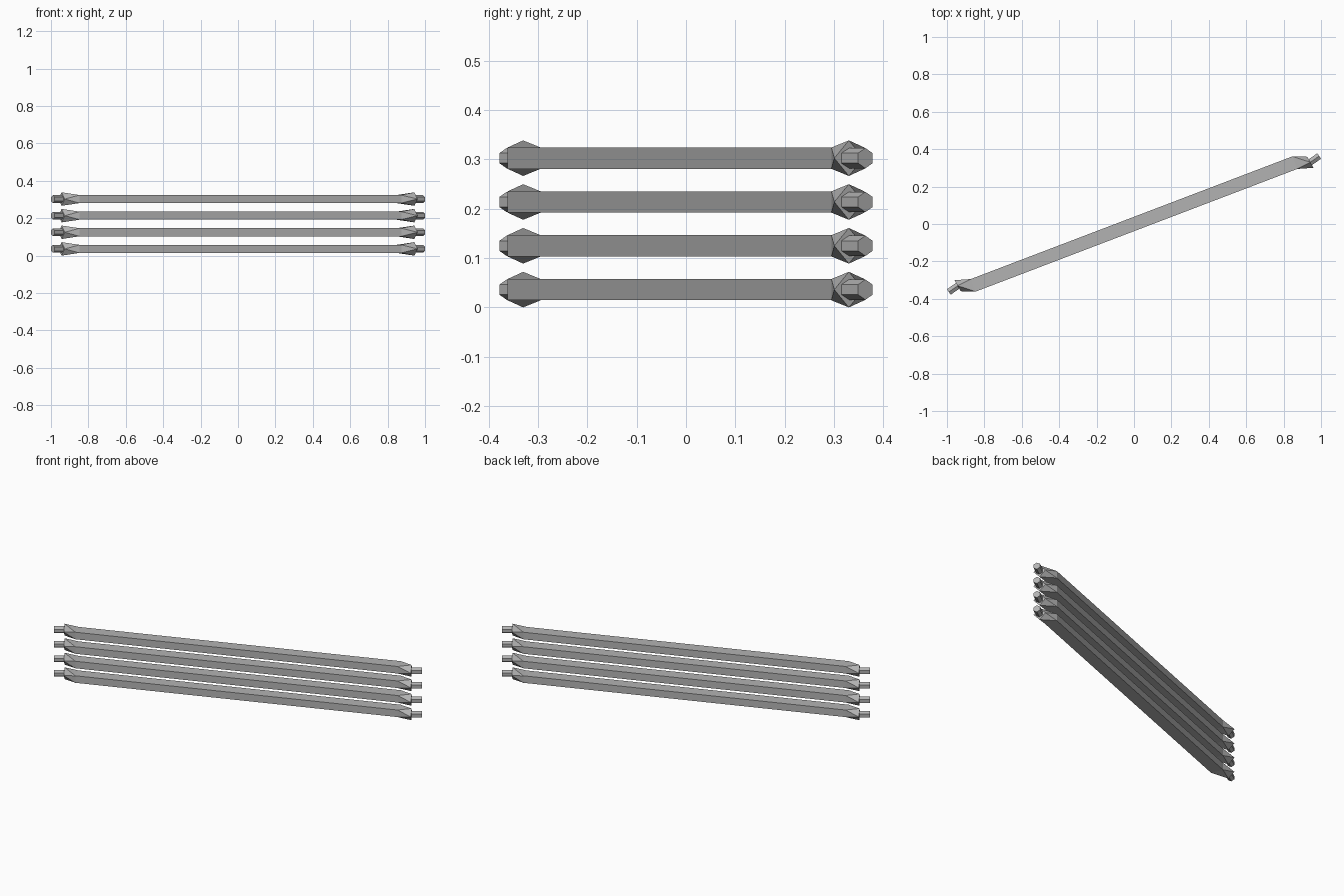
import bpy, bmesh, math
from mathutils import Matrix, Vector

cube = bpy.data.objects.get("Cube")
if cube:
    bpy.data.objects.remove(cube)

STEP, BASE = 0.0888, 0.036
BAR_END = Vector((0.86, 0.328, 0))
TIP = Vector((0.943, 0.330, 0))
PEG_END = Vector((0.99, 0.3635, 0))
TURN = Matrix.Rotation(math.pi, 4, 'Z')

grey = bpy.data.materials.new("steel_grey")
grey.use_nodes = True
colour = (0.45, 0.45, 0.45, 1)
grey.diffuse_color = colour
grey.node_tree.nodes["Principled BSDF"].inputs["Base Color"].default_value = colour


def side_dir(angle):
    return Vector((-math.sin(angle), math.cos(angle), 0))


def finish(bm, name):
    bmesh.ops.recalc_face_normals(bm, faces=bm.faces)
    mesh = bpy.data.meshes.new(name)
    bm.to_mesh(mesh)
    bm.free()
    mesh.materials.append(grey)
    return mesh


# Bar with both ends flaring from a rectangle into a diamond
def bar_mesh():
    bm = bmesh.new()
    up = Vector((0, 0, 1))
    across = side_dir(math.atan2(BAR_END.y, BAR_END.x)) * 0.036
    tilt = side_dir(math.radians(30)) * 0.034
    corners = [BAR_END + across * s + up * h * 0.0215
               for s, h in ((1, 1), (-1, 1), (-1, -1), (1, -1))]
    points = [TIP + up * 0.036, TIP - tilt, TIP - up * 0.036, TIP + tilt]
    rects = []
    for turn in (Matrix.Identity(4), TURN):
        rect = [bm.verts.new(turn @ p) for p in corners]
        diamond = [bm.verts.new(turn @ p) for p in points]
        for i in range(4):
            j = (i + 1) % 4
            bm.faces.new((rect[i], rect[j], diamond[i]))
            bm.faces.new((rect[j], diamond[j], diamond[i]))
        bm.faces.new(diamond)
        rects.append(rect)
    a, b = rects
    far = [b[1], b[0], b[3], b[2]]
    for i in range(4):
        j = (i + 1) % 4
        bm.faces.new((a[i], a[j], far[j], far[i]))
    return finish(bm, "bar")


# Six-sided peg set into the diamond tip
def peg_mesh():
    bm = bmesh.new()
    axis = Vector((math.cos(math.radians(35)), math.sin(math.radians(35)), 0))
    length = 0.07
    across = side_dir(math.radians(35))
    start, end = [], []
    for i in range(6):
        t = i * math.pi / 3
        offset = 0.0205 * (across * math.sin(t) + Vector((0, 0, math.cos(t))))
        end.append(bm.verts.new(PEG_END + offset))
        start.append(bm.verts.new(PEG_END - axis * length + offset))
    bm.faces.new(start)
    bm.faces.new(end)
    for i in range(6):
        j = (i + 1) % 6
        bm.faces.new((start[i], start[j], end[j], end[i]))
    return finish(bm, "peg")


def place(name, mesh, z, turned=False):
    obj = bpy.data.objects.new(name, mesh)
    obj.location.z = z
    obj.rotation_euler.z = math.pi if turned else 0
    bpy.context.collection.objects.link(obj)


# Stack of four identical rails
bar, peg = bar_mesh(), peg_mesh()
for n in range(4):
    z = BASE + n * STEP
    place(f"bar_{n + 1}", bar, z)
    place(f"left_peg_{n + 1}", peg, z)
    place(f"right_peg_{n + 1}", peg, z, True)
